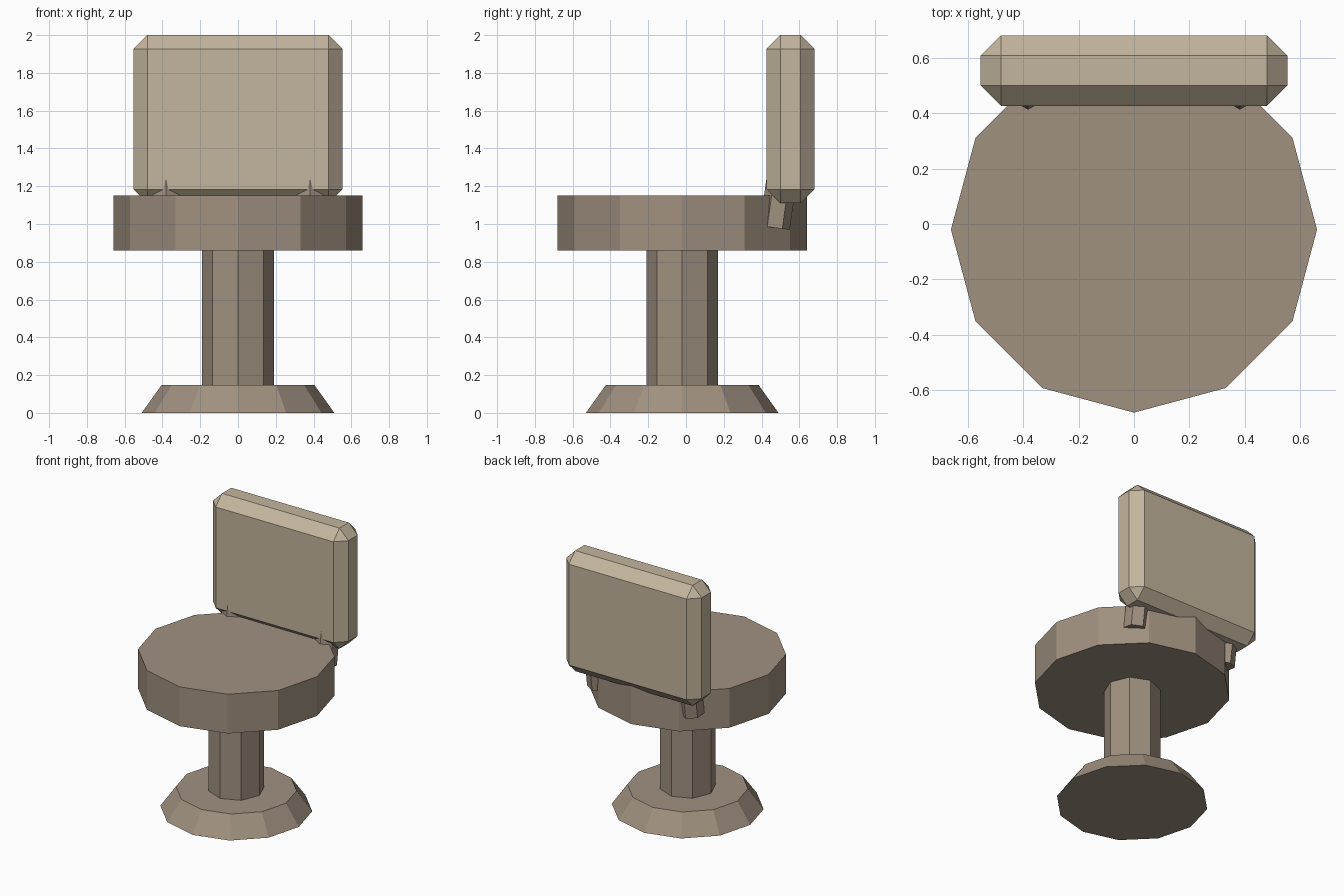
import bpy, bmesh, math
from mathutils import Matrix, Vector

if "Cube" in bpy.data.objects:
    bpy.data.objects.remove(bpy.data.objects["Cube"])

CY = -0.02  # shared centre line of seat, post and base


def material(name, rgb):
    m = bpy.data.materials.new(name)
    m.diffuse_color = (*rgb, 1.0)
    m.use_nodes = True
    m.node_tree.nodes["Principled BSDF"].inputs["Base Color"].default_value = m.diffuse_color
    return m


BROWN = material("grey_brown", (0.352, 0.283, 0.216))
TAN = material("light_tan", (0.55, 0.465, 0.342))


def add_object(name, bm, mat):
    bmesh.ops.recalc_face_normals(bm, faces=bm.faces)
    mesh = bpy.data.meshes.new(name)
    bm.to_mesh(mesh)
    bm.free()
    mesh.materials.append(mat)
    obj = bpy.data.objects.new(name, mesh)
    bpy.context.collection.objects.link(obj)
    return obj


def prism(name, sides, r_bottom, r_top, length, bottom, tilt=0.0):
    """Faceted column standing on its bottom centre, one corner towards the front."""
    bm = bmesh.new()
    bmesh.ops.create_cone(bm, cap_ends=True, segments=sides,
                          radius1=r_bottom, radius2=r_top, depth=length)
    bmesh.ops.translate(bm, verts=bm.verts, vec=(0, 0, length / 2))
    bm.transform(Matrix.Translation(Vector(bottom)) @ Matrix.Rotation(tilt, 4, 'X'))
    return add_object(name, bm, BROWN)


# Flared foot, post and round seat
prism("base", 12, 0.51, 0.405, 0.147, (0, CY, 0))
prism("post", 8, 0.19, 0.19, 0.75, (0, CY, 0.13))
prism("seat", 12, 0.66, 0.66, 0.29, (0, CY, 0.86))

# Two leaning pegs joining the seat to the backrest
for side, label in ((-1, "left"), (1, "right")):
    prism(label + "_back_support", 6, 0.08, 0.08, 0.30,
          (side * 0.382, 0.47, 0.98), math.radians(-8))

# Chamfered backrest slab
bm = bmesh.new()
bmesh.ops.create_cube(bm, size=1.0)
bmesh.ops.scale(bm, verts=bm.verts, vec=(1.106, 0.254, 0.89))
bmesh.ops.translate(bm, verts=bm.verts, vec=(0, 0.553, 1.555))
bmesh.ops.bevel(bm, geom=bm.edges[:], offset=0.073, offset_type='OFFSET',
                segments=1, profile=0.5, affect='EDGES')
add_object("backrest", bm, TAN)
